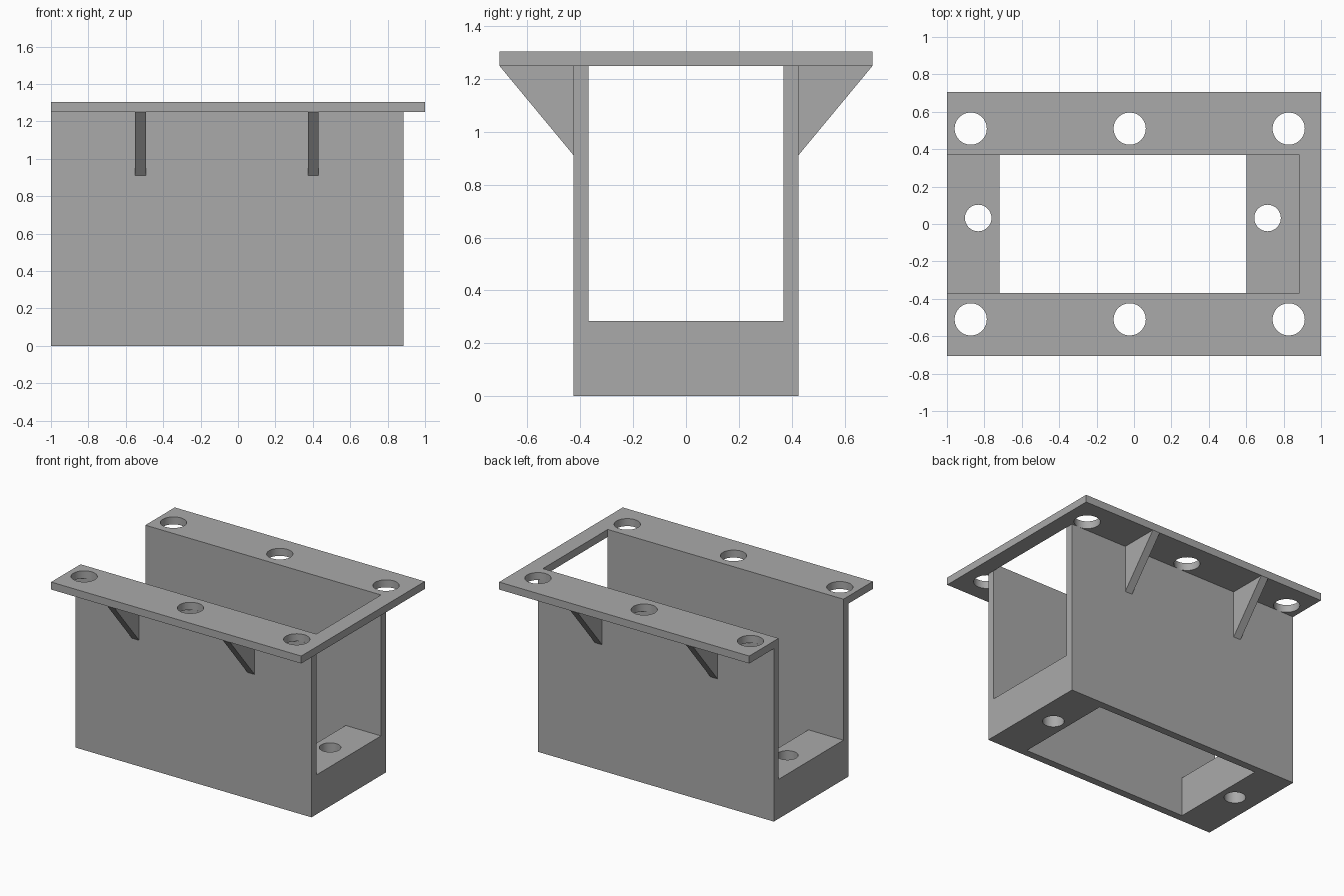
import bpy
import bmesh
import math
from mathutils import Vector

if "Cube" in bpy.data.objects:
    bpy.data.objects.remove(bpy.data.objects["Cube"])

# Main dimensions
WALL_OUT, WALL_IN = 0.425, 0.37
BODY_BACK, BODY_END = -1.0, 0.885
FLOOR_TOP, PLATE_BOTTOM, PLATE_TOP = 0.285, 1.25, 1.304
PLATE_Y = 0.706

grey = bpy.data.materials.new("plain grey")
grey.use_nodes = True
GREY = (0.4, 0.4, 0.4, 1.0)
grey.diffuse_color = GREY
grey.node_tree.nodes["Principled BSDF"].inputs["Base Color"].default_value = GREY


def add_object(name, bm):
    bmesh.ops.recalc_face_normals(bm, faces=bm.faces)
    mesh = bpy.data.meshes.new(name)
    bm.to_mesh(mesh)
    bm.free()
    mesh.materials.append(grey)
    obj = bpy.data.objects.new(name, mesh)
    bpy.context.collection.objects.link(obj)
    return obj


def extrude_profile(name, profile, axis, start, end):
    """Extrude a closed profile along x (points are y, z) or z (points are x, y)."""
    bm = bmesh.new()
    place = (lambda a, b: (start, a, b)) if axis == "x" else (lambda a, b: (a, b, start))
    face = bm.faces.new([bm.verts.new(place(a, b)) for a, b in profile])
    step = Vector((end - start, 0, 0)) if axis == "x" else Vector((0, 0, end - start))
    new = bmesh.ops.extrude_face_region(bm, geom=[face])["geom"]
    bmesh.ops.translate(bm, vec=step, verts=[g for g in new if isinstance(g, bmesh.types.BMVert)])
    return add_object(name, bm)


def cylinder(name, x, y, z, radius, depth):
    bm = bmesh.new()
    bmesh.ops.create_cone(bm, cap_ends=True, segments=48, radius1=radius, radius2=radius, depth=depth)
    bmesh.ops.translate(bm, vec=(x, y, z), verts=bm.verts)
    return add_object(name, bm)


def cut(target, cutter):
    """Subtract the cutter and discard it."""
    cutter.hide_render = True
    mod = target.modifiers.new("cut", "BOOLEAN")
    mod.operation = "DIFFERENCE"
    mod.solver = "EXACT"
    mod.object = cutter
    select(target)
    bpy.ops.object.modifier_apply(modifier=mod.name)
    bpy.data.objects.remove(cutter)


def select(obj):
    bpy.ops.object.select_all(action="DESELECT")
    obj.select_set(True)
    bpy.context.view_layer.objects.active = obj


# Channel body: two walls joined by a thick floor
channel = extrude_profile("channel_body", [
    (-WALL_OUT, 0), (WALL_OUT, 0), (WALL_OUT, PLATE_BOTTOM), (WALL_IN, PLATE_BOTTOM),
    (WALL_IN, FLOOR_TOP), (-WALL_IN, FLOOR_TOP), (-WALL_IN, PLATE_BOTTOM), (-WALL_OUT, PLATE_BOTTOM),
], "x", BODY_BACK, BODY_END)

# Floor opening, leaving a solid block at each end
cut(channel, extrude_profile("floor_cutter", [
    (-0.72, -WALL_IN), (0.602, -WALL_IN), (0.602, WALL_IN), (-0.72, WALL_IN),
], "z", -0.1, FLOOR_TOP + 0.1))
for x in (-0.833, 0.714):
    cut(channel, cylinder("floor_hole_cutter", x, 0.032, 0.15, 0.071, 0.6))

# Top flange: a plate open at one end
flange = extrude_profile("top_flange", [
    (-1, -PLATE_Y), (1, -PLATE_Y), (1, PLATE_Y), (-1, PLATE_Y),
    (-1, WALL_IN), (BODY_END, WALL_IN), (BODY_END, -WALL_IN), (-1, -WALL_IN),
], "z", PLATE_BOTTOM, PLATE_TOP)
for x in (-0.873, -0.023, 0.827):
    for side in (-1, 1):
        cut(flange, cylinder("bolt_hole_cutter", x, side * 0.51, PLATE_TOP, 0.086, 0.4))

# Triangular gussets under the flange
for x, end in ((-0.522, "right"), (0.402, "left")):
    for side, face in ((-1, "front"), (1, "back")):
        extrude_profile(f"{face}_{end}_gusset", [
            (side * WALL_OUT, PLATE_BOTTOM), (side * PLATE_Y, PLATE_BOTTOM), (side * WALL_OUT, 0.911),
        ], "x", x - 0.029, x + 0.029)

# Smooth hole walls, crisp edges elsewhere
for obj in (channel, flange):
    select(obj)
    bpy.ops.object.shade_smooth_by_angle(angle=math.radians(30))
